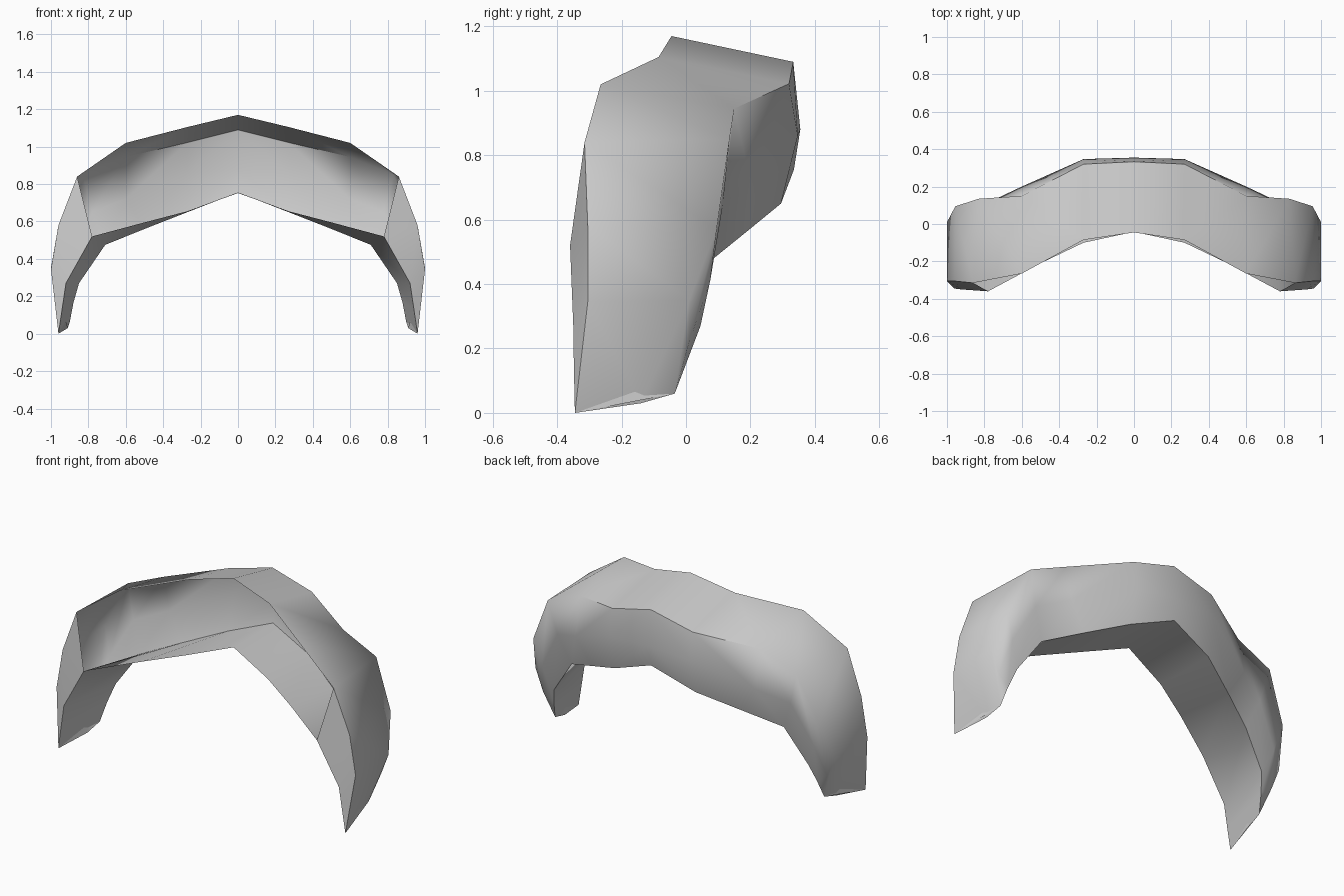
import bpy
import bmesh

cube = bpy.data.objects.get("Cube")
if cube:
    bpy.data.objects.remove(cube, do_unlink=True)


def flat_material(name, colour):
    """One plain colour for both viewport and render."""
    material = bpy.data.materials.new(name)
    material.use_nodes = True
    material.diffuse_color = colour
    shader = material.node_tree.nodes["Principled BSDF"]
    shader.inputs["Base Color"].default_value = colour
    shader.inputs["Roughness"].default_value = 0.8
    return material


# Rails of the half arch, each running from the centre line out to the arm tip
front_rim = [(0, -.045, 1.17), (.27, -.085, 1.105), (.6, -.265, 1.02), (.86, -.315, .84),
             (.96, -.305, .58), (1, -.305, .345), (.96, -.345, 0)]
top_ridge = [(0, .333, 1.09), (.27, .32, 1.022), (.6, .15, .945), (.83, .135, .85),
             (.955, .095, .57), (1, .01, .35), (.91, -.14, .03)]
back_wall = [(0, .355, .88), (.27, .347, .86), (.6, .2, .72), (.78, .115, .65),
             (.91, .075, .41), (.95, .01, .22), (.9, -.035, .06)]
back_heel = [(0, .335, .755), (.27, .295, .65), (.5, .185, .56), (.71, .08, .475),
             (.85, .045, .27), (.88, .005, .165), (.9, -.035, .06)]
front_sill = [(0, -.042, .752), (.27, -.1, .655), (.5, -.21, .595), (.78, -.36, .52),
              (.92, -.35, .27), (.94, -.348, .135), (.96, -.345, 0)]


def skin(bm, rail_a, rail_b, start=0):
    """Fill the strip between two rails with quads."""
    for i in range(start, len(rail_a) - 1):
        face = bm.faces.new((rail_a[i], rail_b[i], rail_b[i + 1], rail_a[i + 1]))
        face.smooth = True


def sharpen(bm, rail, start=0, end=None):
    """Keep a hard crease along part of a rail."""
    stretch = rail[start:end]
    for a, b in zip(stretch, stretch[1:]):
        edge = bm.edges.get((a, b))
        if edge:
            edge.smooth = False


bm = bmesh.new()
rim, ridge, wall, heel, sill = (
    [bm.verts.new(point) for point in rail]
    for rail in (front_rim, top_ridge, back_wall, back_heel, front_sill))

# Outer shell, underside panel, and the closed front of the arm;
# the middle of the arch stays open towards the front
arm_start = 3
skin(bm, rim, ridge)
skin(bm, ridge, wall)
skin(bm, wall, heel)
skin(bm, heel, sill)
skin(bm, sill, rim, arm_start)

sharpen(bm, ridge, end=arm_start)
sharpen(bm, heel)
sharpen(bm, sill)
sharpen(bm, rim, arm_start)

# Close the tip where the rails meet
bmesh.ops.remove_doubles(bm, verts=bm.verts[:], dist=0.001)
bmesh.ops.recalc_face_normals(bm, faces=bm.faces[:])

# Make sure the top of the arch faces upward
bm.faces.ensure_lookup_table()
if bm.faces[0].normal.z < 0:
    bmesh.ops.reverse_faces(bm, faces=bm.faces[:])

mesh = bpy.data.meshes.new("arched_shell")
bm.to_mesh(mesh)
bm.free()
mesh.materials.append(flat_material("plain_grey", (0.6, 0.6, 0.6, 1)))

shell = bpy.data.objects.new("arched_shell", mesh)
bpy.context.collection.objects.link(shell)

# Mirror the half arch across the centre line
mirror = shell.modifiers.new("mirror", 'MIRROR')
mirror.use_axis[0] = True
mirror.use_clip = True
mirror.merge_threshold = 0.001
